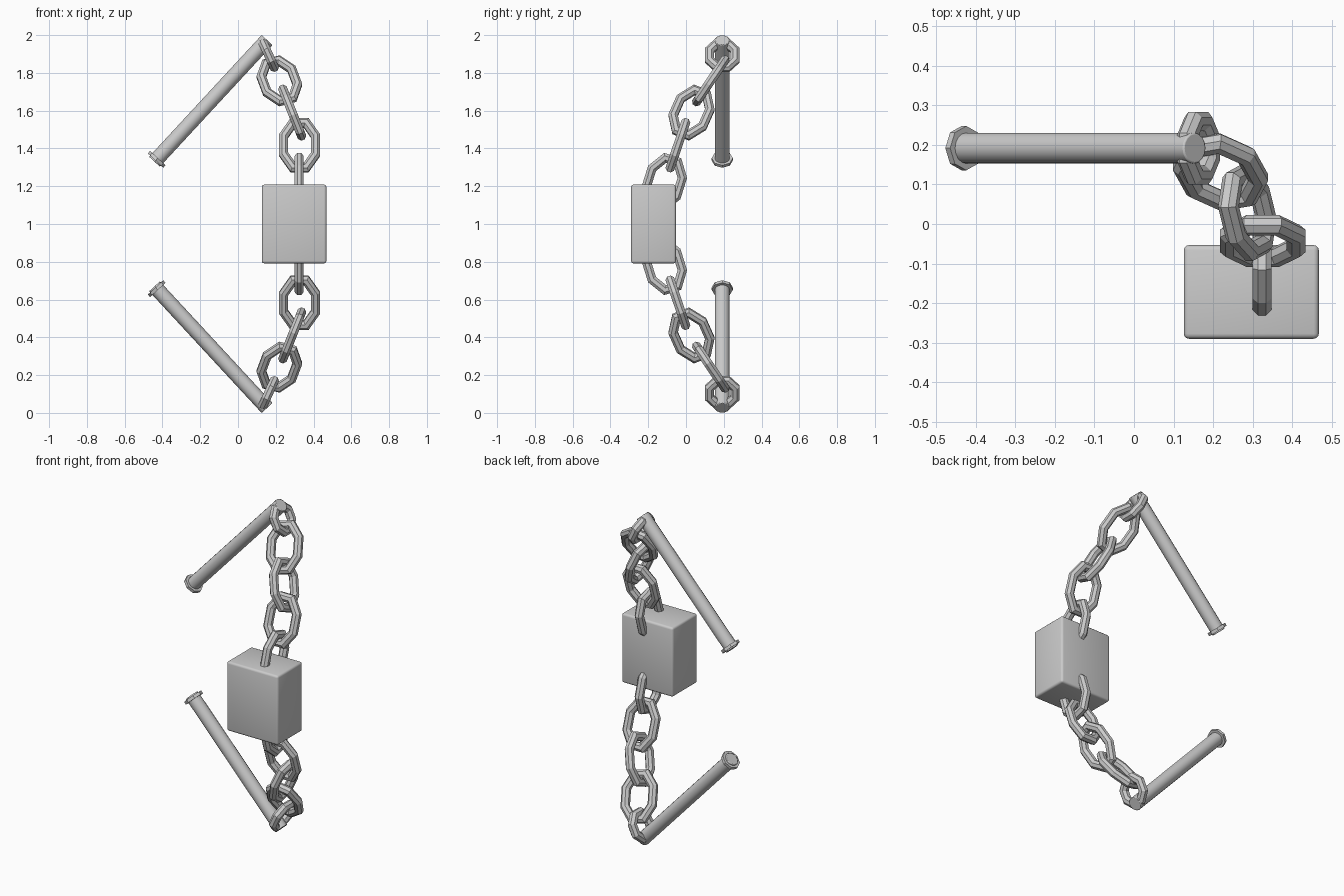
import bpy, bmesh, math
from mathutils import Vector, Matrix

if "Cube" in bpy.data.objects:
    bpy.data.objects.remove(bpy.data.objects["Cube"])

X, Y = Vector((1, 0, 0)), Vector((0, 1, 0))


def flip(v, top):
    """Mirror a point from the upper half to the lower half."""
    return v if top else Vector((v.x, v.y, 2 - v.z))


def make_object(name, bm):
    bmesh.ops.recalc_face_normals(bm, faces=bm.faces)
    mesh = bpy.data.meshes.new(name)
    bm.to_mesh(mesh)
    bm.free()
    ob = bpy.data.objects.new(name, mesh)
    bpy.context.collection.objects.link(ob)
    return ob


def smooth(ob, angle):
    bpy.ops.object.select_all(action='DESELECT')
    ob.select_set(True)
    bpy.context.view_layer.objects.active = ob
    bpy.ops.object.shade_smooth_by_angle(angle=math.radians(angle))


def link(name, centre, long_dir, side, width, length, tube=0.026, sides=8):
    """Octagonal chain link: a mitred tube along a stretched octagon."""
    u = long_dir.normalized()
    w = (side - u * side.dot(u)).normalized()
    n = u.cross(w)
    k = 1 / math.cos(math.pi / 8)
    path = [Vector((math.cos(a) * k * width / 2, math.sin(a) * k * length / 2))
            for a in (math.pi / 8 + i * math.pi / 4 for i in range(8))]
    bm = bmesh.new()
    rings = []
    for i, p in enumerate(path):
        d0 = (p - path[i - 1]).normalized()
        d1 = (path[(i + 1) % 8] - p).normalized()
        t = (d0 + d1).normalized()
        out = Vector((t.y, -t.x)) / t.dot(d0)
        ring = []
        for j in range(sides):
            a = 2 * math.pi * (j + 0.5) / sides
            q = p + out * (tube * math.cos(a))
            ring.append(bm.verts.new(centre + w * q.x + u * q.y + n * (tube * math.sin(a))))
        rings.append(ring)
    for i in range(8):
        r0, r1 = rings[i], rings[(i + 1) % 8]
        for j in range(sides):
            m = (j + 1) % sides
            bm.faces.new((r0[j], r1[j], r1[m], r0[m]))
    return make_object(name, bm)


def rod(name, a, b, radius, sides, bevel=0.0):
    """Capped cylinder between two points."""
    d = b - a
    bm = bmesh.new()
    mat = Matrix.Translation((a + b) / 2) @ d.to_track_quat('Z', 'Y').to_matrix().to_4x4()
    bmesh.ops.create_cone(bm, cap_ends=True, segments=sides, radius1=radius,
                          radius2=radius, depth=d.length, matrix=mat)
    ob = make_object(name, bm)
    if bevel:
        mod = ob.modifiers.new("Bevel", 'BEVEL')
        mod.width, mod.segments = bevel, 2
        mod.limit_method = 'ANGLE'
        mod.angle_limit = math.radians(50)
    return ob


# Lock body
bm = bmesh.new()
bmesh.ops.create_cube(bm, size=1, matrix=Matrix.Translation((0.297, -0.172, 1.0))
                      @ Matrix.Diagonal((0.342, 0.237, 0.417, 1)))
bmesh.ops.bevel(bm, geom=bm.edges[:], offset=0.013, segments=3, profile=0.5, affect='EDGES')
smooth(make_object("block", bm), 40)

# Upper chain: centre, long direction, side axis, centreline width and length
chain = [
    ((0.324, -0.115, 1.220), (0, 0.075, 0.24), Y, 0.168, 0.25),
    ((0.326, -0.043, 1.417), (0, 0.080, 0.235), X, 0.168, 0.25),
    ((0.287, 0.029, 1.590), (-0.09, 0.10, 0.225), Y, 0.168, 0.25),
    ((0.219, 0.131, 1.758), (-0.075, 0.135, 0.20), X, 0.168, 0.25),
    ((0.163, 0.192, 1.893), (-0.055, 0, 0.12), Y, 0.136, 0.136),
]

for top, label in ((True, "upper"), (False, "lower")):
    for i, (c, d, side, wid, ln) in enumerate(chain):
        direction = Vector(d) if top else Vector((d[0], d[1], -d[2]))
        link(f"{label}_chain_link_{i + 1}", flip(Vector(c), top), direction, side, wid, ln)

    # Slanted bolt with a flange near its free end
    tip, end = Vector((0.154, 0.192, 1.974)), Vector((-0.442, 0.192, 1.330))
    axis = (tip - end).normalized()
    smooth(rod(f"{label}_bolt", flip(end, top), flip(tip, top), 0.039, 16, 0.004), 40)
    rod(f"{label}_bolt_flange", flip(end + axis * 0.008, top),
        flip(end + axis * 0.026, top), 0.056, 8)
